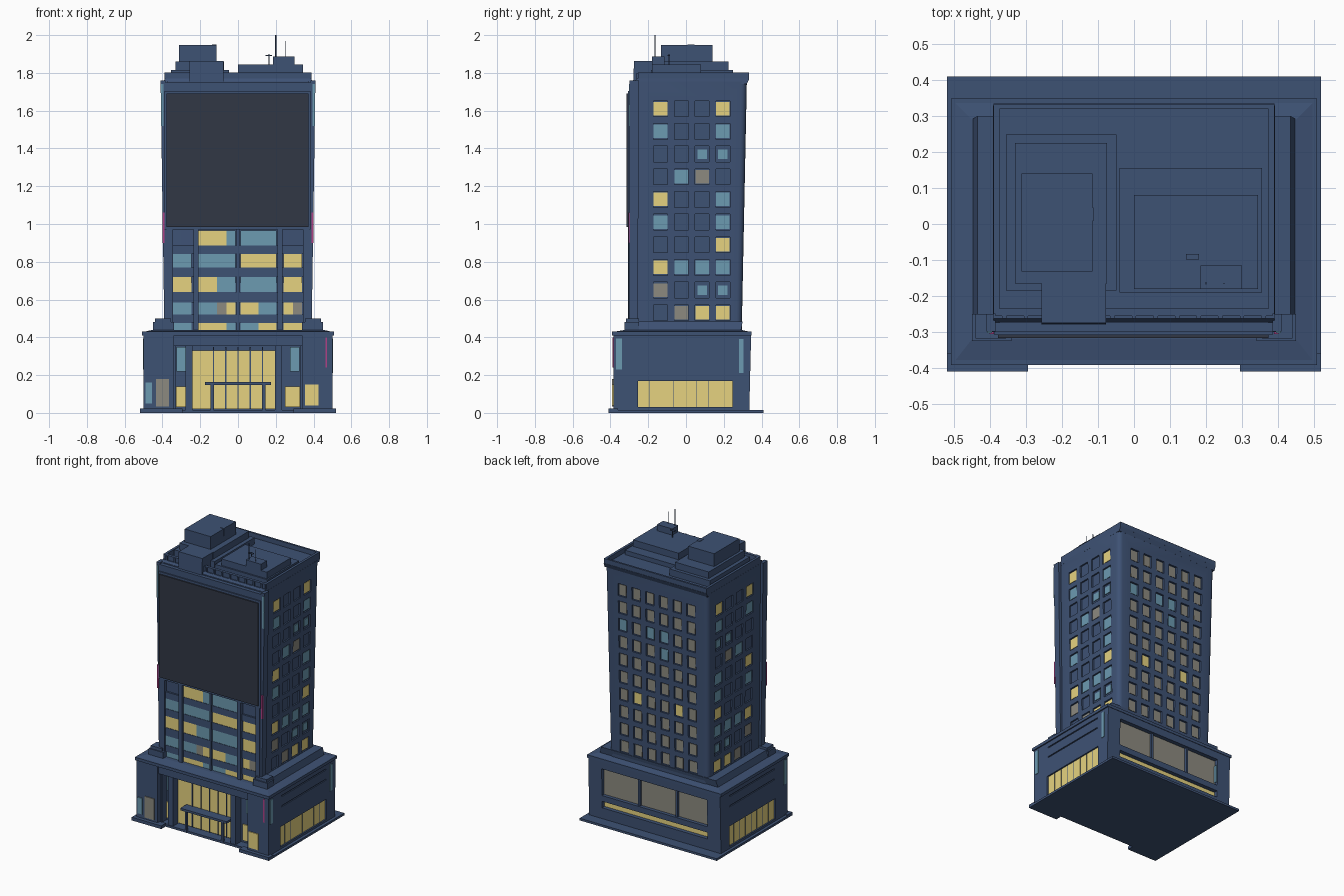
import bpy
import bmesh
from mathutils import Vector

default_cube = bpy.data.objects.get("Cube")
if default_cube:
    bpy.data.objects.remove(default_cube, do_unlink=True)


def make_material(name, red, green, blue):
    material = bpy.data.materials.new(name)
    material.use_nodes = True
    color = (red, green, blue, 1)
    material.diffuse_color = color
    material.node_tree.nodes["Principled BSDF"].inputs["Base Color"].default_value = color
    return material


WALL = make_material("slate blue wall", .048, .084, .175)
LIT = make_material("warm lit glass", .79, .65, .215)
TEAL = make_material("teal glass", .15, .325, .44)
GREY = make_material("grey tan glass", .265, .255, .215)
SCREEN = make_material("charcoal screen", .031, .039, .059)
PINK = make_material("pink sign", .43, .053, .24)
GLASS = {"Y": LIT, "T": TEAL, "t": TEAL, "G": GREY}


def add_box(bm, bounds, top=None):
    """Box from x, y and z ranges; top optionally gives another x, y range."""
    x0, x1, y0, y1, low, high = bounds
    rings = []
    for (a, b, c, d), z in (((x0, x1, y0, y1), low), (top or (x0, x1, y0, y1), high)):
        rings.append([bm.verts.new((x, y, z)) for x, y in ((a, c), (b, c), (b, d), (a, d))])
    lower, upper = rings
    bm.faces.new(lower[::-1])
    bm.faces.new(upper)
    for i in range(4):
        j = (i + 1) % 4
        bm.faces.new((lower[i], lower[j], upper[j], upper[i]))


def finish(name, bm, material):
    mesh = bpy.data.meshes.new(name)
    bm.to_mesh(mesh)
    bm.free()
    mesh.materials.append(material)
    part = bpy.data.objects.new(name, mesh)
    bpy.context.collection.objects.link(part)
    return part


def boxes(name, bounds_list, material=WALL):
    bm = bmesh.new()
    for bounds in bounds_list:
        add_box(bm, bounds)
    return finish(name, bm, material)


def block(name, bounds, top=None, rounding=0, material=WALL):
    bm = bmesh.new()
    add_box(bm, bounds, top)
    if rounding:
        upright = [e for e in bm.edges if abs(e.verts[0].co.z - e.verts[1].co.z) > .01]
        bmesh.ops.bevel(bm, geom=upright, offset=rounding, segments=4, profile=.5, affect="EDGES")
    return finish(name, bm, material)


def aerial(name, x, y, low, high, radius):
    bm = bmesh.new()
    bmesh.ops.create_cone(bm, cap_ends=True, segments=8, radius1=radius,
                          radius2=radius, depth=high - low)
    bmesh.ops.translate(bm, verts=bm.verts, vec=Vector((x, y, (low + high) / 2)))
    return finish(name, bm, WALL)


def both(bounds):
    """The box and its mirror image in x."""
    x0, x1, *rest = bounds
    return [bounds, (-x1, -x0, *rest)]


def carve(target, cut_boxes):
    cutter = boxes("cutter", cut_boxes)
    cutter.hide_render = True
    modifier = target.modifiers.new("recesses", "BOOLEAN")
    modifier.operation = "DIFFERENCE"
    modifier.solver = "EXACT"
    modifier.object = cutter
    bpy.ops.object.select_all(action="DESELECT")
    bpy.context.view_layer.objects.active = target
    target.select_set(True)
    bpy.ops.object.modifier_apply(modifier=modifier.name)
    bpy.data.objects.remove(cutter, do_unlink=True)


panes = {LIT: [], TEAL: [], GREY: [], PINK: []}

# Ground slab with pads beside the entrance
block("ground_slab", (-.52, .52, -.365, .41, 0, .015))
boxes("slab_pads", both((.295, .52, -.41, -.36, 0, .022)))

# Podium body with carved shop windows
podium = block("podium", (-.5, .5, -.3, .335, .01, .42), top=(-.5, .5, -.3, .345))
cuts = [(-.4, .4, .31, .4, .175, .36), (-.4, .4, .305, .4, .09, .135)]
cuts += both((.485, .6, -.255, .245, .03, .168))
for z in (.3, .37):
    cuts += both((.493, .6, -.245, .24, z, z + .008))
carve(podium, cuts)
panes[LIT] += both((.48, .49, -.255, .245, .03, .168))
panes[LIT].append((-.4, .4, .3, .31, .09, .135))
panes[GREY].append((-.4, .4, .305, .315, .175, .36))
panes[TEAL].append((-.402, -.394, .314, .336, .2, .32))
boxes("shop_mullions", [b for i in range(1, 8) for b in
                        both((.485, .492, -.256 + i * .0625, -.254 + i * .0625, .03, .168))])
boxes("back_mullions", [(x - .007, x + .007, .3, .33, .175, .36) for x in (-.16, .125)])

# Front corner blocks, header and entrance
boxes("front_corner_blocks", both((.34, .5, -.385, -.28, .01, .42)))
block("entrance_header", (-.35, .35, -.375, -.28, .355, .42))
block("podium_cornice", (-.508, .508, -.392, .348, .41, .43))
block("podium_roof", (-.505, .505, -.39, .345, .428, .44), top=(-.45, .45, -.32, .29))
boxes("entrance_pillars", [(x - .019, x + .019, -.36, -.29, .01, .36) for x in (-.26, .215)])
boxes("side_pillars", both((.33, .35, -.35, -.29, .01, .36)))
boxes("door_mullions", [(x - .003, x + .003, -.312, -.29, .02, .35) for x in (-.13, -.065, 0, .065, .13)])
block("entrance_canopy", (-.175, .175, -.375, -.29, .148, .163))
boxes("canopy_posts", both((.13, .145, -.37, -.355, .01, .15)))
panes[LIT].append((-.241, .196, -.308, -.299, .02, .33))
panes[LIT] += [(-.328, -.279, -.308, -.299, .03, .14), (.25, .328, -.308, -.299, .03, .14)]
panes[TEAL] += both((.275, .325, -.308, -.299, .22, .35))
panes[LIT].append((.355, .425, -.391, -.384, .04, .15))
panes[GREY].append((-.435, -.365, -.391, -.384, .035, .18))
panes[TEAL].append((-.49, -.455, -.391, -.384, .05, .16))
panes[PINK].append((.462, .472, -.389, -.384, .24, .4))
panes[TEAL] += both((.498, .504, -.37, -.34, .23, .395))
panes[TEAL].append((.498, .504, .28, .305, .21, .39))

# Stepped tower foot with raised front corners
block("tower_foot", (-.45, .45, -.265, .29, .43, .485), top=(-.435, .435, -.265, .3))
for s in (-1, 1):
    block("foot_corner", (*sorted((s * .34, s * .45)), -.325, -.25, .43, .48))
    block("foot_cap", (*sorted((s * .355, s * .44)), -.318, -.25, .478, .5))

# Tower shaft, slightly wider at the top
LOW, HIGH = .43, 1.755
tower = block("tower", (-.375, .375, -.285, .295, LOW, HIGH), top=(-.392, .392, -.275, .322), rounding=.03)


def wall_at(z, bottom, top):
    return bottom + (top - bottom) * (z - LOW) / (HIGH - LOW)


# Punched windows: letters choose the glass, dots stay unlit, columns run front to back
side_rows = ["Y..Y", "T..T", "..tt", ".TG.", "Y..T", "T..T", "...Y", "YTTT", "G.tt", ".GYY"]
back_rows = ["GGGGGG"] * 2 + ["tGtTGG", "GGGtGG"] + ["GGGGGG"] * 2 + ["GYGGYG"] + ["GGGGGG"] * 3
cuts = []
for row, (side_letters, back_letters) in enumerate(zip(side_rows, back_rows)):
    z = 1.61 - row * .12
    face_x, face_y = wall_at(z, .375, .392), wall_at(z, .295, .322)
    for column, letter in enumerate(side_letters):
        y = -.135 + column * .11
        cuts += both((face_x - .01, .5, y - .037, y + .037, z - .042, z + .042))
        if letter in GLASS:
            half = .025 if letter == "t" else .036
            panes[GLASS[letter]] += both((face_x - .014, face_x - .005, y - half, y + half, z - half, z + half))
    for column, letter in enumerate(back_letters):
        x = .26 - column * .104
        cuts.append((x - .032, x + .032, face_y - .012, .5, z - .042, z + .042))
        panes[GLASS[letter]].append((x - .025, x + .025, face_y - .016, face_y - .007, z - .036, z + .036))
carve(tower, cuts)
bpy.ops.object.shade_smooth_by_angle()

# Front curtain wall: four bays, each split into four panes
bays = [(-.345, -.245), (-.21, -.012), (.012, .205), (.24, .34)]
floors = [(.885, .965, "....YYYTTTTT...."), (.77, .84, "TTTTTTTTYYYYYYYY"), (.64, .72, "YYYYYYTTTTTTYYYY"),
          (.52, .585, "TTTTTTGYYYTTYYGG"), (.435, .475, "TTTTYYYTTTYYYYYY")]
for low, high, letters in floors:
    for i, letter in enumerate(letters):
        left, right = bays[i // 4]
        width = (right - left) / 4
        x = left + i % 4 * width
        if letter in GLASS:
            panes[GLASS[letter]].append((x, x + width, -.291, -.28, low, high))
boxes("front_mullions", both((.208, .236, -.308, -.27, .43, .985)) + [(-.007, .007, -.3, -.27, .43, .985)])
boxes("front_piers", both((.345, .378, -.305, -.26, .43, .985)))
boxes("front_spandrels", [(-.35, .35, -.294, -.27, low, high) for low, high in
                          ((.475, .52), (.585, .64), (.72, .77), (.84, .885))])

# Large screen in its frame
block("screen_frame", (-.388, .385, -.308, -.26, .97, 1.705))
block("screen", (-.378, .373, -.316, -.307, .985, 1.69), material=SCREEN)
block("screen_header", (-.395, .395, -.3, -.25, 1.7, 1.75))

# Corner fins with narrow sign strips on their front edges
for s in (-1, 1):
    foot = sorted((s * .37, s * .39))
    head = sorted((s * .385, s * .41))
    block("corner_fin", (*foot, -.3, -.255, .45, 1.76), top=(*head, -.298, -.25))
panes[PINK] += both((.389, .401, -.305, -.298, .9, 1.06))
panes[TEAL] += both((.395, .408, -.303, -.297, 1.52, 1.74))

# Roof cornice and parapet
block("roof_cornice", (-.392, .392, -.28, .322, 1.74, 1.77), top=(-.39, .39, -.262, .335))
boxes("parapet", both((.373, .39, -.25, .333, 1.765, 1.802))
      + [(-.385, .385, -.255, -.235, 1.765, 1.802), (-.385, .385, .32, .333, 1.765, 1.802)])
boxes("parapet_posts", [(x * .06 - .006, x * .06 + .006, -.262, -.25, 1.765, 1.8) for x in range(-6, 7)])

# Stepped plant room and front vent box
block("plant_room_base", (-.355, -.048, -.185, .248, 1.76, 1.815))
block("plant_room_step", (-.33, -.075, -.165, .225, 1.81, 1.86))
block("plant_room_tower", (-.312, -.115, -.132, .14, 1.85, 1.948))
block("plant_room_hatch", (-.137, -.113, .008, .046, 1.9, 1.951))
block("vent_box", (-.257, -.078, -.28, -.155, 1.745, 1.862), top=(-.257, -.078, -.275, -.155))

# Flat roof deck with machine box and aerials
block("deck_base", (-.04, .355, -.19, .155, 1.76, 1.8))
block("roof_deck", (0, .345, -.18, .08, 1.79, 1.845))
block("machine_box", (.185, .3, -.18, -.115, 1.84, 1.888))
aerial("tall_aerial", .2, -.165, 1.88, 2, .003)
aerial("short_aerial", .25, -.165, 1.88, 1.97, .002)
aerial("dish_post", .165, -.09, 1.84, 1.9, .003)
block("dish_plate", (.145, .18, -.098, -.084, 1.89, 1.896))

# Panes gathered by colour
for material, bounds_list in panes.items():
    boxes(material.name + " panes", bounds_list, material)
